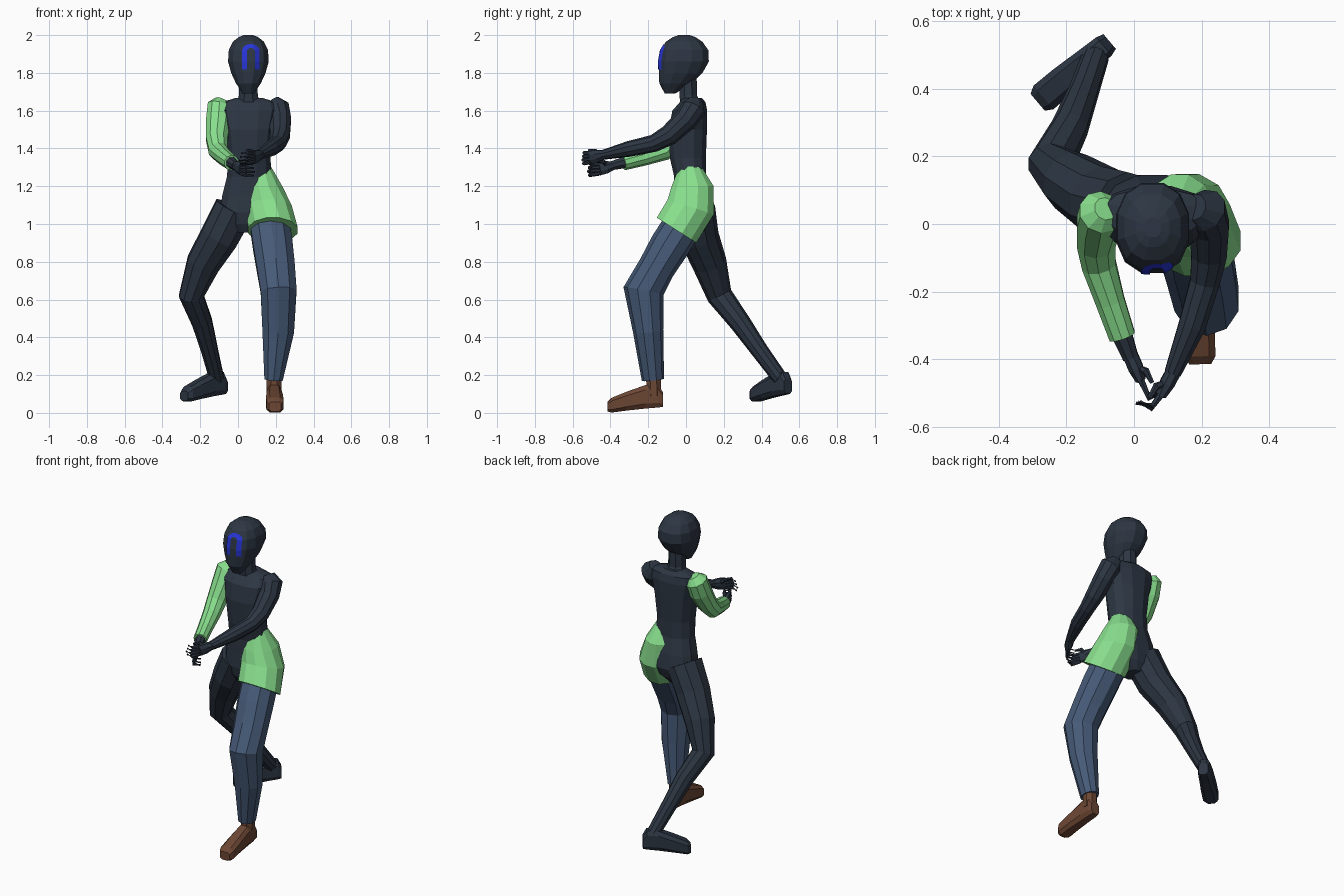
import bpy, bmesh, math
from mathutils import Vector
from mathutils.bvhtree import BVHTree

if "Cube" in bpy.data.objects:
    bpy.data.objects.remove(bpy.data.objects["Cube"])


def material(name, rgb):
    m = bpy.data.materials.new(name)
    m.diffuse_color = (*rgb, 1)
    m.use_nodes = True
    m.node_tree.nodes["Principled BSDF"].inputs["Base Color"].default_value = m.diffuse_color
    return m


DARK = material("dark slate", (0.026, 0.037, 0.056))
GREEN = material("light green", (0.25, 0.74, 0.27))
DENIM = material("denim blue", (0.061, 0.102, 0.185))
BROWN = material("brown leather", (0.15, 0.062, 0.034))
BLUE = material("bright blue", (0.02, 0.035, 0.68))


def finish(name, bm, mat):
    bmesh.ops.recalc_face_normals(bm, faces=bm.faces)
    me = bpy.data.meshes.new(name)
    bm.to_mesh(me)
    bm.free()
    me.materials.append(mat)
    ob = bpy.data.objects.new(name, me)
    bpy.context.collection.objects.link(ob)
    return ob


def loft(name, mat, rings, n=10, normal=None, power=1.0):
    """Skin rings (x, y, z, rx, ry[, normal]); without normals follow the path."""
    bm = bmesh.new()
    cs = [Vector(r[:3]) for r in rings]
    loops = []
    for i, r in enumerate(rings):
        if len(r) > 5:
            t = Vector(r[5])
        elif normal:
            t = Vector(normal)
        else:
            t = Vector()
            if i > 0:
                t += (cs[i] - cs[i - 1]).normalized()
            if i < len(cs) - 1:
                t += (cs[i + 1] - cs[i]).normalized()
        t.normalize()
        u = Vector((1, 0, 0))
        u = (u - u.dot(t) * t).normalized()
        v = t.cross(u)
        loop = []
        for k in range(n):
            a = 2 * math.pi * (k + 0.5) / n
            c, s = math.cos(a), math.sin(a)
            c = math.copysign(abs(c) ** power, c) * r[3]
            s = math.copysign(abs(s) ** power, s) * r[4]
            loop.append(bm.verts.new(cs[i] + u * c + v * s))
        loops.append(loop)
    for a, b in zip(loops, loops[1:]):
        for k in range(n):
            j = (k + 1) % n
            bm.faces.new((a[k], a[j], b[j], b[k]))
    bm.faces.new(loops[0])
    bm.faces.new(loops[-1])
    return finish(name, bm, mat)


def tube(name, mat, pts, n=8):
    return loft(name, mat, [(*p[:3], p[3], p[-1]) for p in pts], n)


def foot(name, mat, heel, toe, lift_heel, lift_toe):
    """Foot lofted from heel to toe: (t, half width, bottom, top)."""
    h, d = Vector((*heel, 0)), Vector((toe[0] - heel[0], toe[1] - heel[1], 0))
    rings = []
    for t, w, zb, zt in ((0, .03, .03, .11), (.08, .037, .026, .15), (.32, .041, .02, .15),
                         (.65, .047, .01, .115), (.92, .048, 0, .083), (1, .034, .006, .06)):
        p = h + d * t
        lift = lift_heel + (lift_toe - lift_heel) * t
        rings.append((p.x, p.y, (zb + zt) / 2 + lift, w, (zt - zb) / 2))
    return loft(name, mat, rings, 8, d, .6)


def hand(name, wrist, knuckle, bend, tip, spread):
    """Palm, four curled fingers fanned in z, and a thumb."""
    w, k = Vector(wrist), Vector(knuckle)
    m = (w + k) / 2
    tube(name + "_palm", DARK, [(*w, .024, .025), (*m, .024, .036), (*k, .017, .038)])
    for i in range(4):
        dz = (i - 1.5) * spread
        s = 1 - .08 * abs(i - 1)
        b = k + (Vector(bend) - k) * s
        e = b + (Vector(tip) - Vector(bend)) * s
        tube(f"{name}_finger_{i + 1}", DARK,
             [(k.x, k.y, k.z + dz * .85, .011), (b.x, b.y, b.z + dz, .010),
              (e.x, e.y, e.z + dz, .006)], 6)
    inner = (Vector(tip) - k) * .45
    p = m + Vector((inner.x, -.01, .03))
    q = p + Vector((inner.x * .6, -.035, 0))
    tube(name + "_thumb", DARK, [(*m, .013), (*p, .011), (*q, .007)], 6)


UP = (0, 0, 1)

# Head and neck
head = loft("head", DARK, [(.055, y, z, rx, ry) for z, y, rx, ry in (
    (1.69, -.085, .03, .028), (1.745, -.056, .068, .088), (1.80, -.028, .094, .119),
    (1.86, -.012, .111, .137), (1.92, -.008, .107, .13), (1.965, -.01, .085, .1),
    (1.99, -.01, .052, .06), (2.0, -.01, .025, .03))], 12, UP, .88)
loft("neck", DARK, [(.055, .03, 1.62, .075, .065), (.055, .012, 1.68, .054, .05),
                    (.055, .01, 1.8, .05, .05)], 8, UP)

# Face marking: an arched strip laid on the head surface
tree = BVHTree.FromObject(head, bpy.context.evaluated_depsgraph_get())
bm = bmesh.new()
path = [(-1, 0, 1.818 + .0097 * i) for i in range(10)]
path += [(-math.cos(a), math.sin(a), 1.915) for a in (math.pi * i / 12 for i in range(13))]
path += [(1, 0, 1.905 - .0097 * i) for i in range(10)]
rows = []
for cx, cz, z in path:
    row = []
    for r in (.021, .029, .038, .047):
        x, h = .068 + cx * r, z + cz * r * .8
        hit = tree.ray_cast(Vector((x, -1, h)), Vector((0, 1, 0)))[0]
        row.append(bm.verts.new((x, hit.y - .004, h)))
    rows.append(row)
for a, b in zip(rows, rows[1:]):
    for k in range(3):
        bm.faces.new((a[k], b[k], b[k + 1], a[k + 1]))
face_mark = finish("face_marking", bm, BLUE)
if face_mark.data.polygons[0].normal.y > 0:
    face_mark.data.flip_normals()

# Torso
loft("torso", DARK, [(x, y, z, rx, ry) for z, x, y, rx, ry in (
    (.955, .035, .03, .045, .06), (1.0, .045, .035, .1, .09), (1.06, .05, .04, .15, .108),
    (1.15, .06, .035, .148, .1), (1.25, .06, .022, .122, .087), (1.35, .06, .01, .115, .098),
    (1.5, .06, .01, .135, .104), (1.6, .06, .02, .16, .095), (1.645, .06, .035, .15, .07),
    (1.668, .058, .035, .07, .05))], 12, UP, .85)

# Coat panel over the left hip
loft("coat_panel", GREEN, [
    (.12, .022, 1.315, .05, .055, UP), (.135, .035, 1.2, .103, .115, UP),
    (.16, .025, 1.09, .128, .133, (0, .3, .95)),
    (.185, -.05, .967, .135, .128, (0, .537, .843))], 12)

# Left leg: trousers and boot
tube("trouser_leg", DENIM, [
    (.165, 0, 1.02, .11, .105), (.185, -.09, .88, .11, .105), (.2, -.155, .77, .106, .098),
    (.215, -.225, .645, .1, .108), (.213, -.2, .43, .088, .08), (.188, -.175, .175, .051, .059)], 10)
tube("boot_shaft", BROWN, [(.19, -.172, .2, .042), (.19, -.17, .09, .043)])
foot("boot", BROWN, (.19, -.122), (.196, -.415), 0, 0)

# Right leg: bare dark leg stepping back
tube("right_leg", DARK, [
    (-.02, .045, 1.08, .11), (-.1, .07, .93, .105), (-.185, .125, .79, .092),
    (-.247, .178, .62, .068), (-.19, .285, .48, .056), (-.15, .39, .33, .046),
    (-.112, .5, .18, .04)], 10)
foot("right_foot", DARK, (-.072, .54), (-.285, .36), .07, .057)

# Right arm: green sleeve, then wrist and hand
tube("sleeve", GREEN, [
    (-.085, .045, 1.655, .035), (-.098, .035, 1.625, .066), (-.103, .005, 1.55, .069),
    (-.112, -.055, 1.45, .06), (-.104, -.12, 1.387, .053), (-.07, -.23, 1.352, .045),
    (-.035, -.332, 1.325, .041)], 10)
tube("right_wrist", DARK, [(-.042, -.31, 1.33, .034), (-.01, -.395, 1.308, .025)])
hand("right_hand", (-.01, -.39, 1.308), (.02, -.46, 1.292), (.045, -.515, 1.288),
     (.088, -.5, 1.285), .02)

# Left arm: bare dark arm and hand
tube("left_arm", DARK, [
    (.18, .05, 1.65, .04), (.208, .04, 1.61, .068), (.222, -.005, 1.55, .062),
    (.222, -.09, 1.47, .055), (.21, -.17, 1.427, .046), (.172, -.3, 1.398, .042),
    (.115, -.44, 1.366, .026)], 10)
hand("left_hand", (.118, -.435, 1.366), (.08, -.505, 1.352), (.05, -.545, 1.348),
     (.006, -.53, 1.345), .019)
